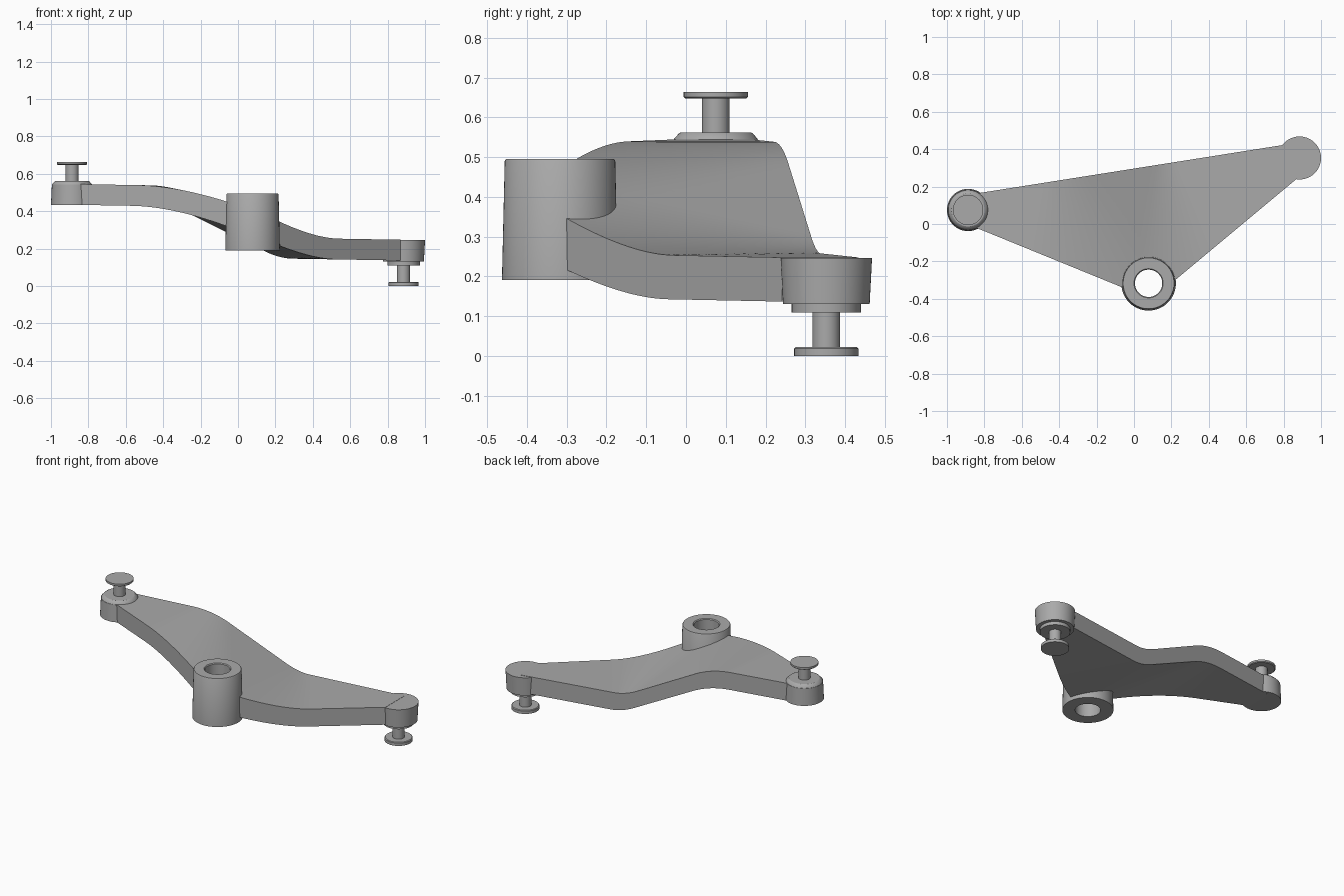
import bpy, bmesh, math

cube = bpy.data.objects.get("Cube")
if cube:
    bpy.data.objects.remove(cube, do_unlink=True)

grey = bpy.data.materials.new("satin grey")
grey.use_nodes = True
grey.diffuse_color = (0.4, 0.4, 0.4, 1)
grey.node_tree.nodes["Principled BSDF"].inputs["Base Color"].default_value = (0.4, 0.4, 0.4, 1)

BOSS = (0.078, -0.317)
LOW_TIP = (0.885, 0.353)
HIGH_TIP = (-0.887, 0.075)


def finish(name, bm):
    bmesh.ops.recalc_face_normals(bm, faces=bm.faces)
    mesh = bpy.data.meshes.new(name)
    bm.to_mesh(mesh)
    bm.free()
    mesh.materials.append(grey)
    ob = bpy.data.objects.new(name, mesh)
    bpy.context.collection.objects.link(ob)
    bpy.ops.object.select_all(action='DESELECT')
    ob.select_set(True)
    bpy.context.view_layer.objects.active = ob
    bpy.ops.object.shade_smooth_by_angle(angle=math.radians(30))
    return ob


def lathe(name, centre, profile, closed=False, n=64):
    """Turn a (radius, height) profile about a vertical axis."""
    bm = bmesh.new()
    rings = [[bm.verts.new((centre[0] + r * math.cos(math.tau * i / n),
                            centre[1] + r * math.sin(math.tau * i / n), z))
              for i in range(n)] for r, z in profile]
    pairs = list(zip(rings, rings[1:]))
    if closed:
        pairs.append((rings[-1], rings[0]))
    else:
        bm.faces.new(rings[0])
        bm.faces.new(rings[-1])
    for a, b in pairs:
        for i in range(n):
            j = (i + 1) % n
            bm.faces.new((a[i], a[j], b[j], b[i]))
    return finish(name, bm)


# Triangular arm: outline edges and a stepped, softly bent section
def back_edge(x):
    return 0.17 + 0.158 * (x + 0.8)


def front_edge(x):
    y = max(-0.03 - 0.408 * (x + 0.82), -0.3 + 0.833 * (x - 0.22))
    d = x - BOSS[0]
    if abs(d) < 0.1:  # stop inside the boss wall, clear of the bore
        y = max(y, BOSS[1] + math.sqrt(0.01 - d * d))
    return y


def soft_max(a, b, w):
    h = max(w - abs(a - b), 0) / w
    return max(a, b) + h * h * w / 4


def section(x, y, drop, slope_drop):
    u = x + 0.27 * y
    soft = max(0.12 - 0.24 * y, 0.03) * 0.9
    upper = 0.535 - 0.017 * (x + 0.28) - drop
    lower = 0.256 - 0.017 * (x - 0.36) - drop
    ramp = 0.33 - 0.486 * (u - 0.14) - slope_drop
    return soft_max(lower, -soft_max(-upper, -ramp, soft), soft)


def build_arm(cols=110, rows=16):
    bm = bmesh.new()
    top, bottom = [], []
    for i in range(cols + 1):
        x = -0.87 + 1.74 * i / cols
        y0, y1 = front_edge(x), back_edge(x)
        ys = [y0 + (y1 - y0) * j / rows for j in range(rows + 1)]
        top.append([bm.verts.new((x, y, section(x, y, 0, 0))) for y in ys])
        bottom.append([bm.verts.new((x, y, section(x, y, 0.111, 0.12 - 0.06 * y))) for y in ys])
    for i in range(cols):
        for grid in (top, bottom):
            for j in range(rows):
                bm.faces.new((grid[i][j], grid[i + 1][j], grid[i + 1][j + 1], grid[i][j + 1]))
        for j in (0, rows):
            bm.faces.new((top[i][j], top[i + 1][j], bottom[i + 1][j], bottom[i][j]))
    for i in (0, cols):
        for j in range(rows):
            bm.faces.new((top[i][j], top[i][j + 1], bottom[i][j + 1], bottom[i][j]))
    return finish("bent_arm", bm)


build_arm()

# Hollow pivot boss
lathe("pivot_boss", BOSS, [(0.073, 0.191), (0.146, 0.191), (0.139, 0.49),
                           (0.136, 0.495), (0.078, 0.495), (0.073, 0.49)], closed=True)

# Low tip with its stud pointing down
lathe("low_tip", LOW_TIP, [(0.109, 0.13), (0.115, 0.246)])
lathe("low_collar", LOW_TIP, [(0.087, 0.109), (0.087, 0.135)])
lathe("low_stem", LOW_TIP, [(0.035, 0.015), (0.035, 0.115)])
lathe("low_stud_head", LOW_TIP, [(0.081, 0.0), (0.081, 0.018), (0.077, 0.022)])

# High tip with its stud pointing up
lathe("high_tip", HIGH_TIP, [(0.113, 0.434), (0.108, 0.543)])
lathe("high_collar", HIGH_TIP, [(0.107, 0.54), (0.105, 0.546), (0.093, 0.559), (0.088, 0.562)])
lathe("high_stem", HIGH_TIP, [(0.035, 0.555), (0.035, 0.653)])
lathe("high_stud_head", HIGH_TIP, [(0.076, 0.647), (0.081, 0.651), (0.081, 0.663)])
